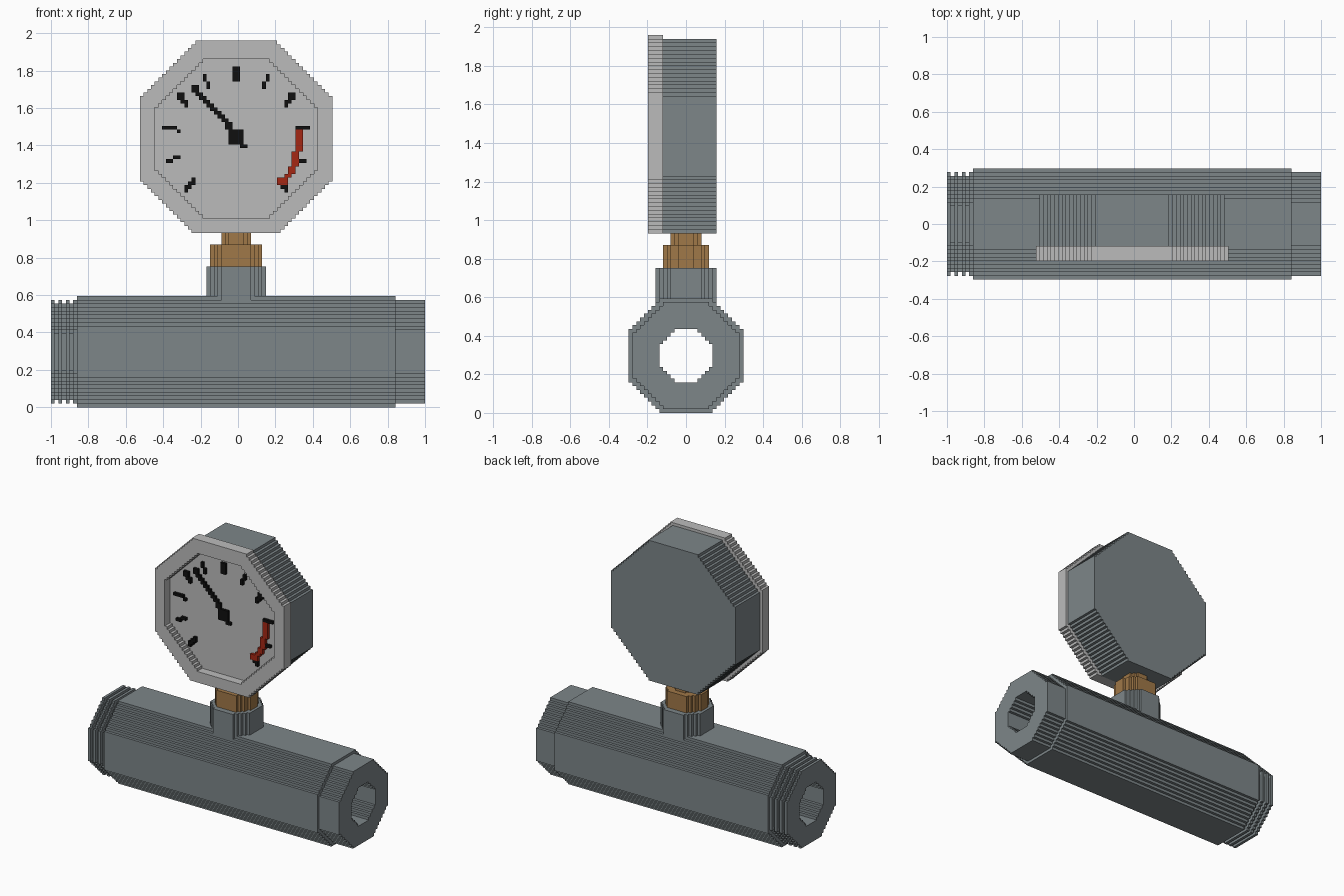
import bpy
import bmesh

cube = bpy.data.objects.get("Cube")
if cube:
    bpy.data.objects.remove(cube)

UNIT = 2 / 101          # edge of one building block
MID = 50                # block column of the gauge axis


def material(name, colour):
    mat = bpy.data.materials.new(name)
    mat.use_nodes = True
    mat.diffuse_color = (*colour, 1)
    mat.node_tree.nodes["Principled BSDF"].inputs["Base Color"].default_value = (*colour, 1)
    return mat


steel = material("steel grey", (0.205, 0.238, 0.25))
pale = material("pale grey", (0.5, 0.5, 0.5))
brass = material("brass", (0.352, 0.188, 0.065))
black = material("black", (0.005, 0.005, 0.005))
red = material("red", (0.376, 0.02, 0.007))


def mirrored(right, x0, x1):
    """Close a right-hand outline with its mirror image."""
    return right + [(x0 + x1 - x, z) for x, z in reversed(right)]


def octagon(x0, x1, z0, z1, low, high=None):
    """Outline of an octagon whose diagonals are block staircases."""
    high = low if high is None else high
    right = []
    for i in range(low):
        right += [(x1 - low + i, z0 + i), (x1 - low + i, z0 + i + 1)]
    right.append((x1, z0 + low))
    for i in range(high):
        right += [(x1 - i, z1 - high + i), (x1 - i - 1, z1 - high + i)]
    right.append((x1 - high, z1))
    return mirrored(right, x0, x1)


def centred(cx, cz, half, cut):
    return octagon(cx - half, cx + half, cz - half, cz + half, cut)


def box(x0, x1, z0, z1):
    return [(x0, z0), (x1, z0), (x1, z1), (x0, z1)]


PLACE = {
    "x": lambda a, b, d: (d, a, b),
    "y": lambda a, b, d: (a, d, b),
    "z": lambda a, b, d: (a, b, d),
}


def prism(bm, loops, axis, start, end):
    """Extrude an outline, with any further loops as holes."""
    caps = ([], [])
    for loop in loops:
        rings = []
        for cap, depth in zip(caps, (start, end)):
            ring = []
            for a, b in loop:
                x, y, z = PLACE[axis](a, b, depth)
                ring.append(bm.verts.new(((x - 50.5) * UNIT, y * UNIT, z * UNIT)))
            cap += [bm.edges.new((ring[i - 1], ring[i])) for i in range(len(ring))]
            rings.append(ring)
        lower, upper = rings
        for i in range(len(loop)):
            bm.faces.new((lower[i - 1], lower[i], upper[i], upper[i - 1]))
    for cap in caps:
        bmesh.ops.triangle_fill(bm, edges=cap, use_beauty=True)


def part(name, mat, axis, pieces):
    """One object from (loops, start, end) pieces."""
    bm = bmesh.new()
    for loops, start, end in pieces:
        prism(bm, loops, axis, start, end)
    bmesh.ops.recalc_face_normals(bm, faces=bm.faces)
    mesh = bpy.data.meshes.new(name)
    bm.to_mesh(mesh)
    bm.free()
    mesh.materials.append(mat)
    obj = bpy.data.objects.new(name, mesh)
    bpy.context.collection.objects.link(obj)
    return obj


# Pipe: bored body, plain end and threaded end
bore = centred(0, 15, 7, 4)
body = centred(0, 15, 15, 8)
crest = centred(0, 15, 14, 8)
root = centred(0, 15, 13, 8)
part("pipe_body", steel, "x", [([body, bore], 7, 93)])
part("pipe_plain_end", steel, "x", [([crest, bore], 93, 101)])
part("pipe_thread", steel, "x",
     [([root if i % 2 else crest, bore], i, i + 1) for i in range(7)])

# Neck: collar, hex nut and stem
part("neck_collar", steel, "z", [([centred(MID, 0, 8, 4)], 24, 38)])
quarter = [(4, -6), (4, -5), (5, -5), (5, -4), (6, -4), (6, -2), (7, -2)]
half = quarter + [(x, -y) for x, y in reversed(quarter)]
nut = mirrored([(MID + x, y) for x, y in half], MID, MID)
part("brass_nut", brass, "z", [([nut], 38, 44)])
part("brass_stem", brass, "z", [([centred(MID, 0, 4, 2)], 44, 47)])

# Gauge: case, raised rim and recessed dial
window = octagon(28, 72, 51, 94, 13)
part("gauge_case", steel, "y", [([octagon(25, 75, 47, 98, 15)], -6, 8)])
part("gauge_rim", pale, "y", [([octagon(24, 76, 47, 99, 14, 15), window], -10, -6)])
part("gauge_dial", pale, "y", [([window], -7, -6)])


def raised(name, mat, boxes):
    part(name, mat, "y", [([box(*b)], -8, -7) for b in boxes])


# Scale marks: some are mirrored on both sides of the dial
paired = [(41, 42, 88, 90), (42, 43, 86, 88), (34, 36, 83, 85),
          (35, 37, 82, 83), (36, 37, 81, 82), (30, 34, 75, 76),
          (31, 33, 66, 67), (36, 37, 58, 60)]
single = [(49, 51, 88, 92), (34, 35, 74, 75), (33, 35, 67, 68),
          (37, 38, 59, 61), (38, 39, 60, 62), (62, 63, 59, 60)]
raised("scale_marks", black,
       paired + single + [(2 * MID - b, 2 * MID - a, c, d) for a, b, c, d in paired])

# Needle with hub and tail
needle = [(38 + int((86 - z) * 0.9), 40 + int((86 - z) * 0.9), z, z + 1)
          for z in range(75, 87)]
raised("needle", black, needle + [(48, 52, 71, 75), (51, 53, 70, 71)])

# Red danger arc
raised("danger_arc", red, [(66, 68, 69, 75), (65, 67, 65, 69), (64, 66, 63, 65),
                           (63, 65, 62, 63), (61, 64, 60, 62)])
